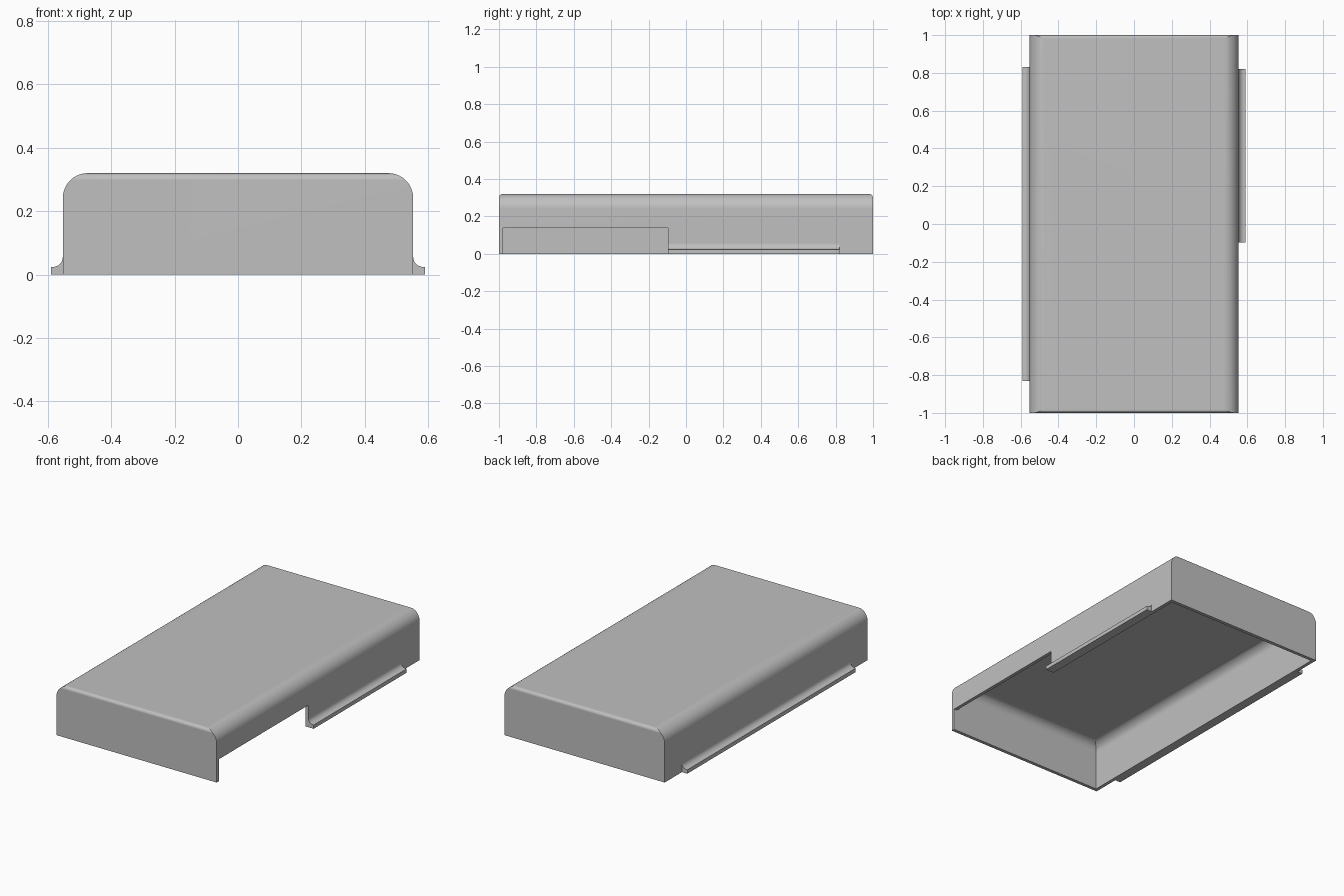
import bpy, bmesh, math
from mathutils import Vector

cube = bpy.data.objects.get("Cube")
if cube:
    bpy.data.objects.remove(cube, do_unlink=True)

HALF_W, HALF_L, HEIGHT, WALL = 0.553, 1.0, 0.32, 0.021

grey = bpy.data.materials.new("plain grey")
grey.use_nodes = True
grey.diffuse_color = (0.53, 0.53, 0.53, 1)
grey.node_tree.nodes["Principled BSDF"].inputs["Base Color"].default_value = grey.diffuse_color


def arc(cx, cz, r, start, end, steps=10):
    """Points on an arc, angles in degrees."""
    angles = [math.radians(start + (end - start) * i / steps) for i in range(steps + 1)]
    return [(cx + r * math.cos(a), cz + r * math.sin(a)) for a in angles]


def extrude(name, profile, axis, lo, hi):
    """Prism of a (horizontal, z) profile swept along axis 'x' or 'y'."""
    def place(h, z, t):
        return Vector((h, t, z)) if axis == "y" else Vector((t, h, z))
    bm = bmesh.new()
    base = bm.faces.new([bm.verts.new(place(h, z, lo)) for h, z in profile])
    swept = bmesh.ops.extrude_face_region(bm, geom=[base])["geom"]
    verts = [v for v in swept if isinstance(v, bmesh.types.BMVert)]
    bmesh.ops.translate(bm, verts=verts, vec=place(0, 0, hi - lo))
    bmesh.ops.recalc_face_normals(bm, faces=bm.faces)
    mesh = bpy.data.meshes.new(name)
    bm.to_mesh(mesh)
    bm.free()
    mesh.materials.append(grey)
    obj = bpy.data.objects.new(name, mesh)
    bpy.context.collection.objects.link(obj)
    return obj


def activate(obj):
    bpy.ops.object.select_all(action="DESELECT")
    obj.select_set(True)
    bpy.context.view_layer.objects.active = obj


def combine(obj, tool, operation):
    """Apply a boolean and discard the tool."""
    mod = obj.modifiers.new(operation.title(), "BOOLEAN")
    mod.operation, mod.object, mod.solver = operation, tool, "EXACT"
    activate(obj)
    bpy.ops.object.modifier_apply(modifier=mod.name)
    bpy.data.objects.remove(tool, do_unlink=True)


def arch(half, bottom, top, r):
    """Upright rectangle with rounded top corners."""
    return ([(-half, bottom), (half, bottom)]
            + arc(half - r, top - r, r, 0, 90)
            + arc(r - half, top - r, r, 90, 180))


def rounded_block(name, half_w, half_l, bottom, top, side_r, end_r):
    """Block whose long and short top edges have different roundings."""
    block = extrude(name, arch(half_w, bottom, top, side_r), "y", -half_l, half_l)
    ends = extrude(name + "_ends", arch(half_l, bottom - 0.1, top, end_r), "x", -1, 1)
    combine(block, ends, "INTERSECT")
    return block


def finish(obj):
    activate(obj)
    bpy.ops.object.shade_smooth_by_angle(angle=math.radians(30))
    mod = obj.modifiers.new("Even shading", "WEIGHTED_NORMAL")
    mod.keep_sharp = True


# Hollow cover, open underneath
cover = rounded_block("cover_shell", HALF_W, HALF_L, 0, HEIGHT, 0.078, 0.022)
hollow = rounded_block("hollow", HALF_W - WALL, HALF_L - WALL, -0.1,
                       HEIGHT - WALL, 0.057, 0.057)
combine(cover, hollow, "DIFFERENCE")

# Long opening low in the left wall
opening = [(WALL - HALF_L, -0.1), (-0.097, -0.1), (-0.097, 0.137), (WALL - HALF_L, 0.137)]
combine(cover, extrude("opening", opening, "x", 0.5, 0.7), "DIFFERENCE")
finish(cover)

# Narrow foot flanges with a concave fillet against the wall
for name, side, start, end in (("left_flange", 1, -0.097, 0.82),
                               ("right_flange", -1, -0.83, 0.83)):
    outer, r = HALF_W + 0.037, 0.032
    inner = HALF_W - 0.01
    profile = ([(inner, 0), (outer, 0), (outer, 0.024)]
               + arc(HALF_W + r, 0.024 + r, r, 270, 180, 8) + [(inner, 0.024 + r)])
    finish(extrude(name, [(side * x, z) for x, z in profile], "y", start, end))
